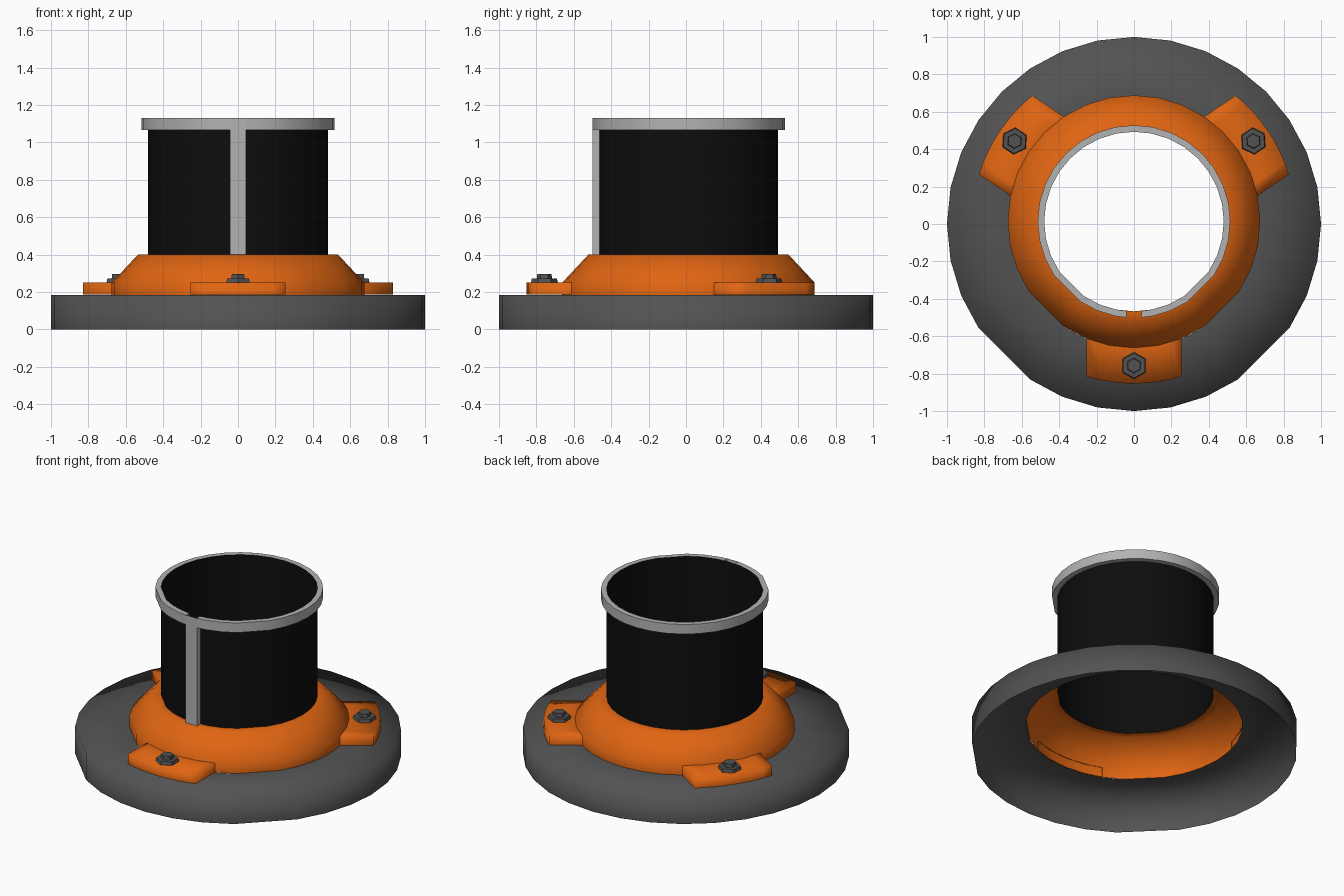
import bpy, bmesh
from math import sin, cos, radians, asin, pi, degrees

cube = bpy.data.objects.get("Cube")
if cube:
    bpy.data.objects.remove(cube)

CY = 0.013          # the collar sits slightly behind the base centre


def material(name, rgb, rough=0.6):
    m = bpy.data.materials.new(name)
    m.use_nodes = True
    m.diffuse_color = (*rgb, 1)
    bsdf = m.node_tree.nodes["Principled BSDF"]
    bsdf.inputs["Base Color"].default_value = (*rgb, 1)
    bsdf.inputs["Roughness"].default_value = rough
    return m


dark_grey = material("dark grey", (0.085, 0.085, 0.085))
orange = material("orange", (0.74, 0.13, 0.006))
black = material("black", (0.004, 0.004, 0.004))
light_grey = material("light grey", (0.45, 0.45, 0.45))


def finish(name, bm, mat, smooth=None):
    """Turn a bmesh into an object; smooth is None or an edge angle in degrees."""
    mesh = bpy.data.meshes.new(name)
    bm.to_mesh(mesh)
    bm.free()
    mesh.materials.append(mat)
    ob = bpy.data.objects.new(name, mesh)
    bpy.context.collection.objects.link(ob)
    if smooth:
        bpy.ops.object.select_all(action='DESELECT')
        bpy.context.view_layer.objects.active = ob
        ob.select_set(True)
        bpy.ops.object.shade_smooth_by_angle(angle=radians(smooth))
    return ob


def loft(rows, closed):
    """Join equal rows of points with quads."""
    bm = bmesh.new()
    grid = [[bm.verts.new(p) for p in row] for row in rows]
    n = len(grid)
    for i in range(n if closed else n - 1):
        a, b = grid[i], grid[(i + 1) % n]
        for j in range(len(a) - 1):
            bm.faces.new((a[j], b[j], b[j + 1], a[j + 1]))
    return bm


# 32-step circle with the two front diagonal steps merged, as wide facets
STEPS = [360 * i / 32 for i in range(32) if i not in (20, 28)]


def revolve(name, profile, mat, cy=CY, angles=STEPS, closed=True, smooth=None):
    rows = [[(r * cos(radians(a)), cy + r * sin(radians(a)), z)
             for r, z in profile] for a in angles]
    return finish(name, loft(rows, closed), mat, smooth)


# Base: hollow, open-bottomed dish with a central hole
revolve("base_flange", [(1, 0), (1, 0.185), (0.665, 0.185)], dark_grey,
        cy=0, smooth=180)

# Collar: conical shell around the pipe
revolve("collar", [(0.675, 0.185), (0.675, 0.25), (0.535, 0.4), (0.48, 0.4)],
        orange, smooth=60)

# Pipe: open tube
revolve("pipe", [(0.48, 0.398), (0.48, 1.13)], black, smooth=60)

# Lip: band around the pipe top, split at the front seam
HALF = 0.042
gap = degrees(asin(HALF / 0.515))
lip_angles = ([-90 + gap] + [a - 360 for a in STEPS if a > 275]
              + [a for a in STEPS if a < 265] + [270 - gap])
revolve("top_lip", [(0.48, 1.065), (0.515, 1.065), (0.515, 1.13), (0.48, 1.13)],
        light_grey, angles=lip_angles, closed=False, smooth=40)

# Seam strip: shallow channel running up the front of the pipe
front, back = CY - 0.514, CY - 0.476
channel = [(-HALF, back), (-HALF, front), (HALF, front), (HALF, back)]
strip_rows = [[(x, y, 0.4), (x, y, 1.13)] for x, y in channel]
finish("seam_strip", loft(strip_rows, False), light_grey)


def prism(bm, x, y, r, z0, z1, turn, top_scale=1.0):
    """Hexagonal prism."""
    lo, hi = [], []
    for i in range(6):
        a = turn + i * pi / 3
        lo.append(bm.verts.new((x + r * cos(a), y + r * sin(a), z0)))
        hi.append(bm.verts.new((x + r * top_scale * cos(a),
                                y + r * top_scale * sin(a), z1)))
    bm.faces.new(hi)
    bm.faces.new(lo[::-1])
    for i in range(6):
        j = (i + 1) % 6
        bm.faces.new((lo[i], lo[j], hi[j], hi[i]))


# Three mounting tabs, each with a nut and stud
TAB = 0.255
for label, angle in (("front", -90), ("left", 34), ("right", 146)):
    t = radians(angle)

    def place(u, v, z):
        return (u * cos(t) - v * sin(t), CY + u * sin(t) + v * cos(t), z)

    rows = []
    for i in range(9):
        v = TAB * (i / 4 - 1)
        inner = (0.67 ** 2 - v * v) ** 0.5
        outer = (0.866 ** 2 - v * v) ** 0.5
        rows.append([place(inner, v, 0.25), place(outer, v, 0.25),
                     place(outer, v, 0.186)])
    bm = loft(rows, False)
    # side walls of the tab
    for row in (rows[0], rows[-1]):
        inner_low = (row[0][0], row[0][1], 0.186)
        side = [bm.verts.new(p) for p in (*row, inner_low)]
        bm.faces.new(side if row is rows[0] else side[::-1])
    bmesh.ops.remove_doubles(bm, verts=bm.verts, dist=0.0001)
    bmesh.ops.recalc_face_normals(bm, faces=bm.faces)
    if sum(f.normal.z for f in bm.faces) < 0:
        bmesh.ops.reverse_faces(bm, faces=bm.faces)
    finish(label + "_tab", bm, orange, smooth=180)

    x, y, _ = place(0.77, 0, 0)
    bm = bmesh.new()
    prism(bm, x, y, 0.072, 0.25, 0.272, t, 0.93)
    prism(bm, x, y, 0.041, 0.272, 0.297, t, 0.92)
    finish(label + "_bolt", bm, dark_grey)
